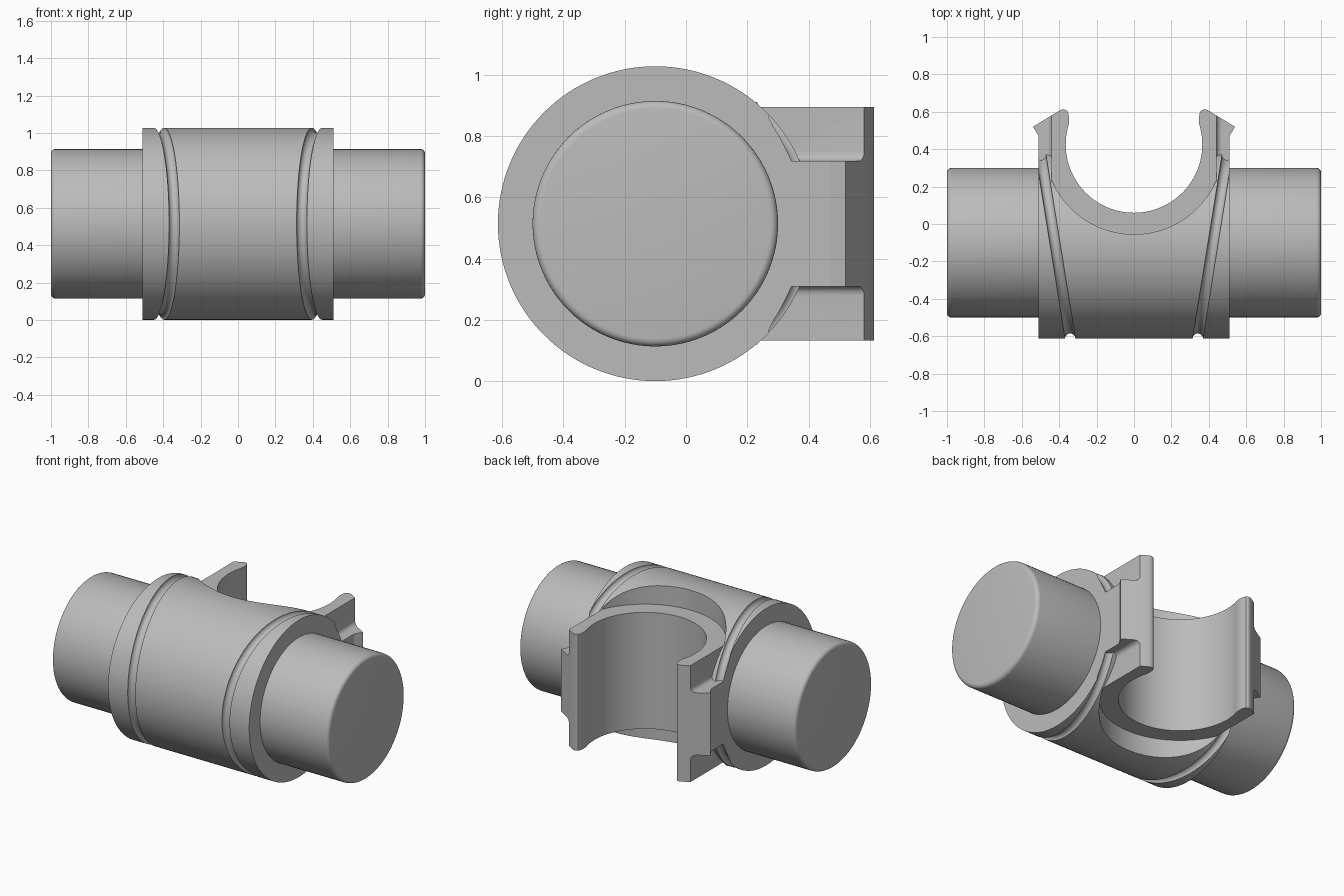
import bpy, bmesh, math
from math import sin, cos, pi, sqrt

if "Cube" in bpy.data.objects:
    bpy.data.objects.remove(bpy.data.objects["Cube"])

grey = bpy.data.materials.new("steel_grey")
grey.diffuse_color = (0.5, 0.5, 0.5, 1)
grey.use_nodes = True
grey.node_tree.nodes["Principled BSDF"].inputs["Base Color"].default_value = grey.diffuse_color

CY, CZ, R = -0.1, 0.514, 0.513       # barrel axis and radius
BY, BORE, RING = 0.425, 0.365, 0.48  # clip centre, inner and outer radius


def finish(name, bm):
    bmesh.ops.recalc_face_normals(bm, faces=bm.faces)
    me = bpy.data.meshes.new(name)
    bm.to_mesh(me)
    bm.free()
    me.materials.append(grey)
    ob = bpy.data.objects.new(name, me)
    bpy.context.collection.objects.link(ob)
    return ob


def prism(name, pts, lo, hi, place):
    """Extrude a 2D outline from lo to hi; place maps (u, v, w) to x, y, z."""
    bm = bmesh.new()
    a, b = ([bm.verts.new(place(u, v, w)) for u, v in pts] for w in (lo, hi))
    n = len(pts)
    bm.faces.new(a)
    bm.faces.new(b)
    for i in range(n):
        j = (i + 1) % n
        bm.faces.new((a[i], a[j], b[j], b[i]))
    return finish(name, bm)


def plan(u, v, w):
    return (u, v, w)


def side(u, v, w):
    return (w, u, v)


def section(u, v, w):
    return (u, w, v)


def combine(target, tool, op):
    mod = target.modifiers.new("join", 'BOOLEAN')
    mod.operation, mod.solver, mod.object = op, 'EXACT', tool
    bpy.context.view_layer.objects.active = target
    bpy.ops.object.modifier_apply(modifier=mod.name)
    bpy.data.objects.remove(tool)


def arc(cx, cy, r, a0, a1, n):
    return [(cx + r * cos(a0 + (a1 - a0) * i / n), cy + r * sin(a0 + (a1 - a0) * i / n))
            for i in range(n + 1)]


def groove_ring(s):
    """Round-section ring lying in a slanted plane around the barrel."""
    bm = bmesh.new()
    n, m, r = 128, 16, 0.028
    rows = []
    for i in range(n):
        a = 2 * pi * (i + 0.5) / n
        x = 0.343 + 0.16 * (CY + R * cos(a) + 0.6)
        row = []
        for k in range(m):
            t = 2 * pi * (k + 0.5) / m
            q = R + r * sin(t)
            row.append(bm.verts.new((s * (x + r * cos(t)), CY + q * cos(a), CZ + q * sin(a))))
        rows.append(row)
    for i in range(n):
        p, q = rows[i], rows[(i + 1) % n]
        for k in range(m):
            l = (k + 1) % m
            bm.faces.new((p[k], p[l], q[l], q[k]))
    return finish("groove_cutter", bm)


# Barrel with two slanted grooves
barrel = prism("barrel_with_clip", arc(CY, CZ, R, 0, 2 * pi, 128)[:-1], -0.51, 0.51, side)
for s in (-1, 1):
    combine(barrel, groove_ring(s), 'DIFFERENCE')

# Clip blank behind the barrel
blank = prism("clip_blank", [(-0.44, 0.1), (0.44, 0.1), (0.44, 0.65), (-0.44, 0.65)],
              0.12, 0.91, plan)
combine(barrel, blank, 'UNION')

# Side arms with flared ends, filleted into the clip
f = 0.03
half = [(0.41, 0.31 - f)] + arc(0.44 + f, 0.31 - f, f, pi, pi / 2, 6) + [(0.6, 0.31)]
for s in (-1, 1):
    outline = [(0.42, 0.2), (0.51, 0.2), (0.51, 0.47), (0.558, 0.55), (0.558, 0.64), (0.42, 0.64)]
    arm = prism("arm", [(s * x, y) for x, y in outline], 0.2, 0.83, plan)
    prof = half + [(x, 2 * CZ - z) for x, z in reversed(half)]
    combine(arm, prism("arm_section", [(s * x, z) for x, z in prof], 0.1, 0.8, section), 'INTERSECT')
    combine(barrel, arm, 'UNION')

# Recesses above and below the clip
ax = 0.4405
end = math.acos(ax / RING)
recess = arc(0, BY, RING, -pi + end, -end, 48) + [(ax, 0.8), (-ax, 0.8)]
for lo, hi in ((0.895, 1.2), (-0.2, 0.134)):
    combine(barrel, prism("recess_cutter", recess, lo, hi, plan), 'DIFFERENCE')

# Open bore with slightly closing lips
e = math.radians(17)
lip = [(0.347, 0.56), (0.35, 0.59), (0.357, 0.605), (0.37, 0.612), (0.37, 0.8)]
bore = arc(0, BY, BORE, -pi - e, e, 64) + lip + [(-x, y) for x, y in reversed(lip)]
combine(barrel, prism("bore_cutter", bore, -0.3, 1.3, plan), 'DIFFERENCE')

# Sloped end faces of the lips
for s in (-1, 1):
    wedge = [(0.36, 0.613), (0.383, 0.612), (0.395, 0.608), (0.54, 0.52), (0.62, 0.4715),
             (0.62, 0.9), (0.36, 0.9)]
    combine(barrel, prism("lip_cutter", [(s * x, y) for x, y in wedge], -0.3, 1.3, plan), 'DIFFERENCE')


# End pins with rounded rims
def pin(name, s):
    bm = bmesh.new()
    prof = [(0.49, 0.4)] + arc(0.975, 0.375, 0.025, pi / 2, 0, 5)
    n = 96
    rings = [[bm.verts.new((s * x, CY + r * cos(2 * pi * i / n), CZ + r * sin(2 * pi * i / n)))
              for i in range(n)] for x, r in prof]
    for p, q in zip(rings, rings[1:]):
        for i in range(n):
            j = (i + 1) % n
            bm.faces.new((p[i], p[j], q[j], q[i]))
    bm.faces.new(rings[0])
    bm.faces.new(rings[-1])
    return finish(name, bm)


parts = [barrel, pin("left_pin", -1), pin("right_pin", 1)]

bpy.ops.object.select_all(action='DESELECT')
for ob in parts:
    ob.select_set(True)
bpy.context.view_layer.objects.active = barrel
bpy.ops.object.shade_smooth_by_angle(angle=math.radians(25))
